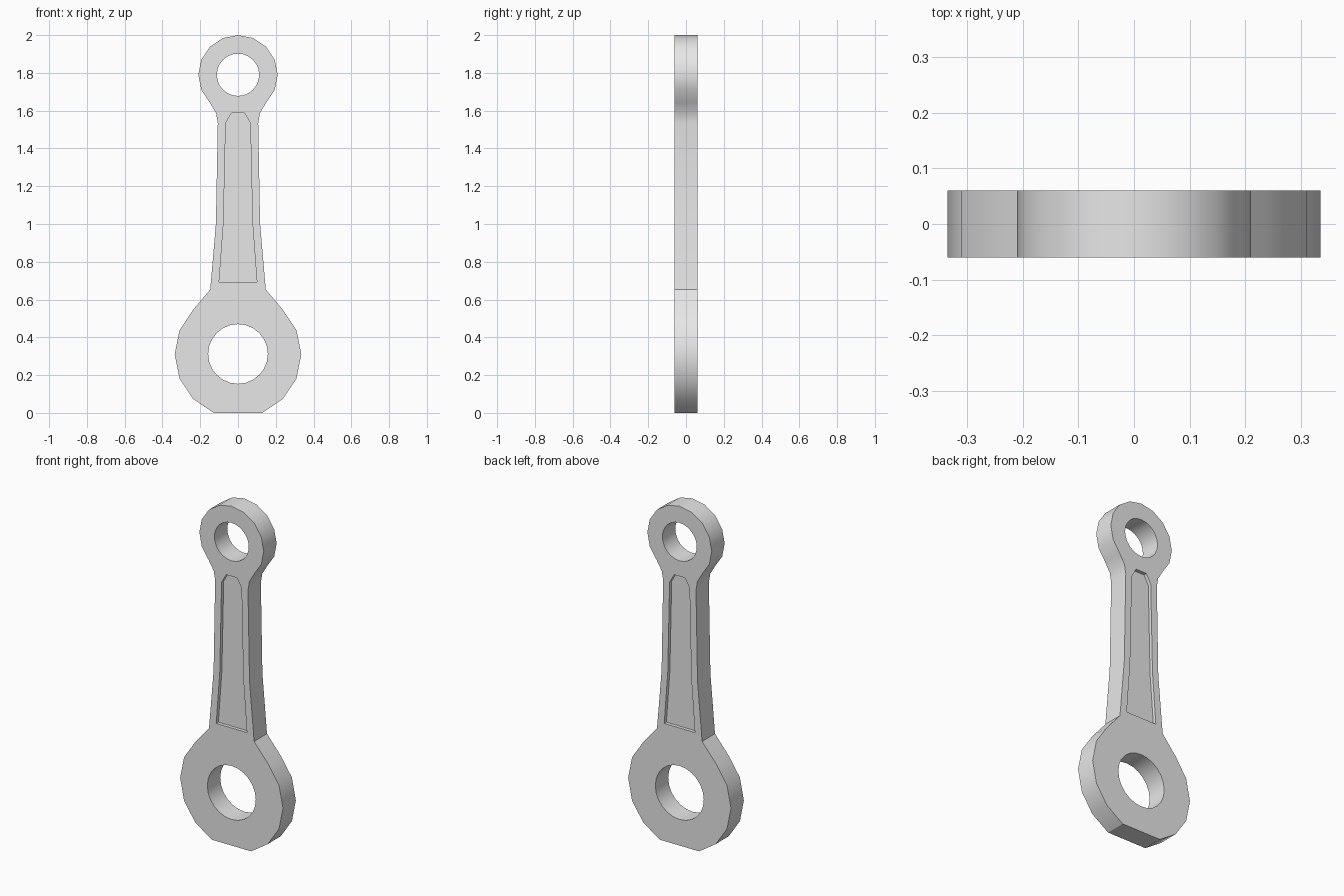
import bpy, bmesh, math

cube = bpy.data.objects.get("Cube")
if cube:
    bpy.data.objects.remove(cube, do_unlink=True)

HALF = 0.06          # half thickness of the rod
RECESS = 0.02        # depth of the shank pockets
BIG_Z, SMALL_Z = 0.31, 1.79

steel = bpy.data.materials.new("light_grey_metal")
steel.use_nodes = True
colour = (0.8, 0.8, 0.8, 1)
steel.diffuse_color = colour
steel.node_tree.nodes["Principled BSDF"].inputs["Base Color"].default_value = colour


def arc(radius, z, first, last, sides=16):
    """Points on a circle, counted in steps of one side."""
    step = math.tau / sides
    return [(radius * math.cos(i * step), z + radius * math.sin(i * step))
            for i in range(first, last + 1)]


def mirrored(right):
    """Close a right-hand profile with its mirror image."""
    return right + [(-x, z) for x, z in reversed(right) if x > 1e-4]


def prism(name, outline, y0, y1):
    bm = bmesh.new()
    face = bm.faces.new([bm.verts.new((x, y0, z)) for x, z in outline])
    made = bmesh.ops.extrude_face_region(bm, geom=[face])["geom"]
    verts = [g for g in made if isinstance(g, bmesh.types.BMVert)]
    bmesh.ops.translate(bm, verts=verts, vec=(0, y1 - y0, 0))
    bmesh.ops.recalc_face_normals(bm, faces=bm.faces)
    mesh = bpy.data.meshes.new(name)
    bm.to_mesh(mesh)
    bm.free()
    mesh.materials.append(steel)
    obj = bpy.data.objects.new(name, mesh)
    bpy.context.collection.objects.link(obj)
    return obj


# Rod outline: flat-bottomed big end, tapering shank, small end
shank = [(0.147, 0.653), (0.117, 1.0), (0.107, 1.534), (0.116, 1.587)]
right_side = arc(0.335, BIG_Z, -3, 2) + shank + arc(0.21, SMALL_Z, -2, 4)
rod = prism("connecting_rod", mirrored(right_side), -HALF, HALF)

# Bearing bores and the pocket on each face
pocket = mirrored([(0.1, 0.693), (0.077, 1.0), (0.065, 1.534), (0.035, 1.587)])
cutters = [
    prism("big_bore_cutter", arc(0.158, BIG_Z + 0.002, 0, 23, 24), -0.2, 0.2),
    prism("small_bore_cutter", arc(0.112, SMALL_Z, 0, 23, 24), -0.2, 0.2),
    prism("front_pocket_cutter", pocket, -0.2, RECESS - HALF),
    prism("back_pocket_cutter", pocket, HALF - RECESS, 0.2),
]
bpy.ops.object.select_all(action='DESELECT')
rod.select_set(True)
bpy.context.view_layer.objects.active = rod
for cutter in cutters:
    cutter.hide_render = True
    mod = rod.modifiers.new(cutter.name, 'BOOLEAN')
    mod.operation, mod.solver, mod.object = 'DIFFERENCE', 'EXACT', cutter
    bpy.ops.object.modifier_apply(modifier=mod.name)
    bpy.data.objects.remove(cutter, do_unlink=True)

# Rounded ends shade smoothly, rims and shoulders stay sharp
bpy.ops.object.shade_smooth_by_angle(angle=math.radians(30))
